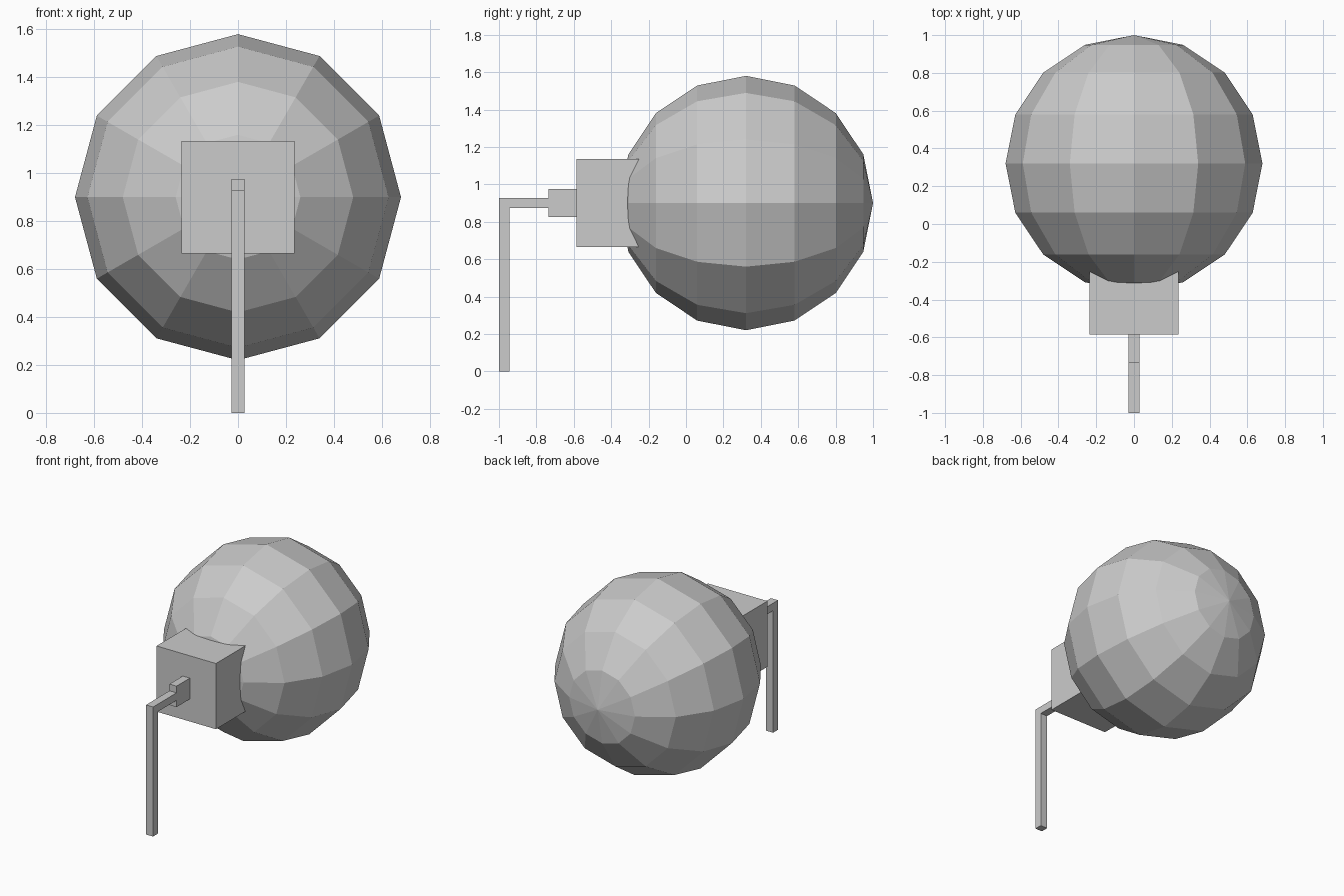
import bpy
import bmesh
from math import radians
from mathutils import Matrix, Vector

cube = bpy.data.objects.get("Cube")
if cube:
    bpy.data.objects.remove(cube, do_unlink=True)

grey = bpy.data.materials.new("plain_grey")
grey.use_nodes = True
colour = (0.6, 0.6, 0.6, 1)
grey.diffuse_color = colour
grey.node_tree.nodes["Principled BSDF"].inputs["Base Color"].default_value = colour

AXIS_Z = 0.9      # height of the shared centre line
ROD = 0.028       # half width of the thin parts


def finish(name, bm):
    bmesh.ops.recalc_face_normals(bm, faces=bm.faces)
    mesh = bpy.data.meshes.new(name)
    bm.to_mesh(mesh)
    bm.free()
    mesh.materials.append(grey)
    obj = bpy.data.objects.new(name, mesh)
    bpy.context.collection.objects.link(obj)
    return obj


def extrude_profile(name, half_width, points):
    """Extrude a side outline of (y, z) points across x."""
    bm = bmesh.new()
    face = bm.faces.new([bm.verts.new((-half_width, y, z)) for y, z in points])
    out = bmesh.ops.extrude_face_region(bm, geom=[face])
    verts = [v for v in out["geom"] if isinstance(v, bmesh.types.BMVert)]
    bmesh.ops.translate(bm, verts=verts, vec=(2 * half_width, 0, 0))
    return finish(name, bm)


def block(name, half_width, half_height, y0, y1):
    low, high = AXIS_Z - half_height, AXIS_Z + half_height
    return extrude_profile(name, half_width,
                           [(y0, low), (y1, low), (y1, high), (y0, high)])


# Faceted ball with its poles on the y axis
bm = bmesh.new()
bmesh.ops.create_uvsphere(
    bm, u_segments=12, v_segments=8, radius=0.68,
    matrix=Matrix.Translation((0, 0.32, AXIS_Z)) @ Matrix.Rotation(radians(90), 4, "X"))
finish("ball", bm)

# Square housing sunk into the ball, and the thin tab on its front
block("housing", 0.235, 0.235, -0.585, -0.115)
block("tab", ROD, 0.075, -0.735, -0.585)

# Bent crank handle: short arm and long drop
extrude_profile("crank_handle", ROD, [
    (-1, 0), (-0.945, 0), (-0.945, 0.873), (-0.735, 0.873),
    (-0.735, 0.927), (-1, 0.927)])
